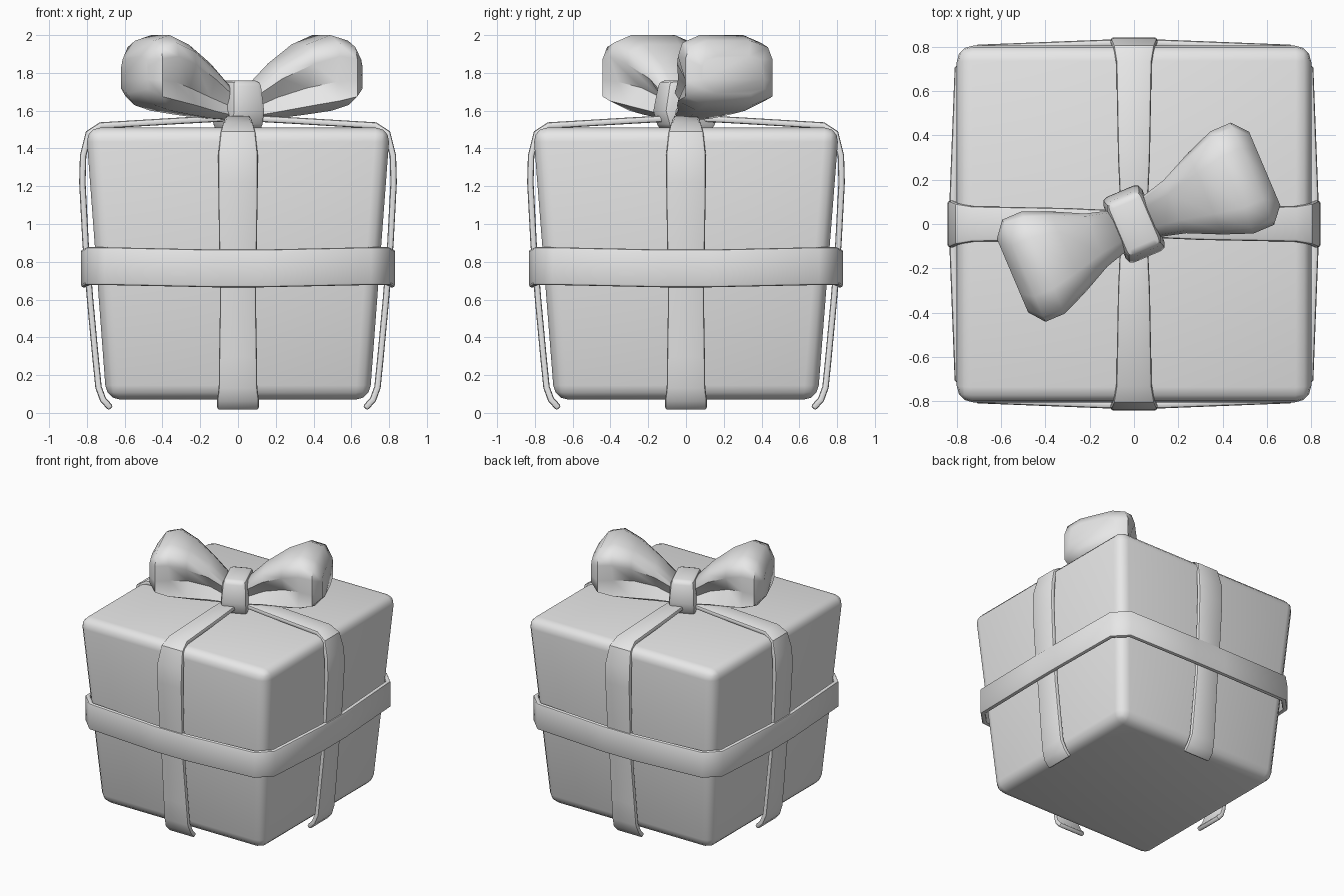
import bpy
import bmesh
from math import radians, pi
from mathutils import Matrix

cube = bpy.data.objects.get("Cube")
if cube:
    bpy.data.objects.remove(cube, do_unlink=True)

grey = bpy.data.materials.new("light_grey")
grey.use_nodes = True
grey.diffuse_color = (0.8, 0.8, 0.8, 1)
grey.node_tree.nodes["Principled BSDF"].inputs["Base Color"].default_value = (0.8, 0.8, 0.8, 1)


def finish(name, verts, faces, turn=0.0, thick=0.0, bevel=0.0, segments=2, angle=40):
    """Make an object, give it thickness and rounded edges, then smooth it."""
    mesh = bpy.data.meshes.new(name)
    mesh.from_pydata(verts, [], faces)
    mesh.transform(Matrix.Rotation(turn, 4, 'Z'))
    if not thick:
        bm = bmesh.new()
        bm.from_mesh(mesh)
        bmesh.ops.recalc_face_normals(bm, faces=bm.faces[:])
        bm.to_mesh(mesh)
        bm.free()
    mesh.materials.append(grey)
    obj = bpy.data.objects.new(name, mesh)
    bpy.context.collection.objects.link(obj)
    if thick:
        solid = obj.modifiers.new("thickness", 'SOLIDIFY')
        solid.thickness = thick
        solid.offset = 1
        solid.use_even_offset = True
    if bevel:
        mod = obj.modifiers.new("rounding", 'BEVEL')
        mod.width = bevel
        mod.segments = segments
        mod.limit_method = 'ANGLE'
        mod.angle_limit = radians(50)
    bpy.ops.object.select_all(action='DESELECT')
    obj.select_set(True)
    bpy.context.view_layer.objects.active = obj
    bpy.ops.object.convert(target='MESH')
    bpy.ops.object.shade_smooth_by_angle(angle=radians(angle))
    return obj


def loft(rings, closed_ends=True):
    """Join equal-length closed rings of points into a skin."""
    n = len(rings[0])
    verts = [p for ring in rings for p in ring]
    faces = [(k * n + i, k * n + (i + 1) % n, (k + 1) * n + (i + 1) % n, (k + 1) * n + i)
             for k in range(len(rings) - 1) for i in range(n)]
    if closed_ends:
        faces += [tuple(range(n)), tuple(range(len(verts) - n, len(verts)))]
    return verts, faces


def rectangle(x, y, z):
    return [(-x, -y, z), (x, -y, z), (x, y, z), (-x, y, z)]


# Box, wider at the top
finish("gift_box", *loft([rectangle(0.697, 0.697, 0.07), rectangle(0.805, 0.81, 1.51)]),
       bevel=0.075, segments=3)

# Four ribbon arms from the knot over the edge and down: radius, height, half width
arm = [(0.03, 1.545, 0.06), (0.3, 1.53, 0.072), (0.72, 1.505, 0.08), (0.775, 1.47, 0.092),
       (0.803, 1.36, 0.105), (0.807, 1.22, 0.105), (0.79, 0.9, 0.1), (0.766, 0.6, 0.095),
       (0.738, 0.3, 0.1), (0.722, 0.14, 0.102), (0.70, 0.08, 0.11), (0.66, 0.035, 0.11)]
arm_verts = [(r, side * w, z) for r, z, w in arm for side in (-1, 1)]
arm_faces = [(2 * i, 2 * i + 2, 2 * i + 3, 2 * i + 1) for i in range(len(arm) - 1)]
for k, side in enumerate(("left", "back", "right", "front")):
    finish(side + "_ribbon", arm_verts, arm_faces, turn=k * pi / 2, thick=0.034, bevel=0.012)

# Belt around the middle, bulging over the upright ribbons: x, y, lift
quarter = [(0.775, -0.69, 0.012), (0.797, -0.13, 0), (0.797, 0.13, 0), (0.775, 0.69, 0.012)]
path = []
for k in range(4):
    for x, y, lift in quarter:
        for _ in range(k):
            x, y = -y, x
        path.append((x, y, lift))
count = len(path)
belt_verts = [(x, y, z + lift) for x, y, lift in path for z in (0.665, 0.865)]
belt_faces = [(2 * i, 2 * j, 2 * j + 1, 2 * i + 1)
              for i, j in ((i, (i + 1) % count) for i in range(count))]
finish("belt_ribbon", belt_verts, belt_faces, thick=0.034, bevel=0.012)

# Bow loops: distance out, half width, bottom, top, depth of the side fold
tilt = radians(23)
sections = [(0.05, 0.09, 1.55, 1.71, 0.1), (0.2, 0.13, 1.56, 1.85, 0.5),
            (0.35, 0.2, 1.58, 1.95, 0.42), (0.48, 0.25, 1.60, 2.0, 0.2),
            (0.58, 0.25, 1.63, 1.97, 0), (0.64, 0.18, 1.69, 1.89, 0)]


def loop_ring(u, half, low, high, fold):
    edge = [(0.55, 0), (1, 0.13), (1 - fold, 0.38), (1, 0.72), (0.9, 0.9), (0.5, 1)]
    shape = edge + [(-v, h) for v, h in reversed(edge)]
    return [(u, v * half, low + h * (high - low)) for v, h in shape]


for name, turn, reach in (("left_bow_loop", tilt, 1.0), ("right_bow_loop", tilt + pi, 0.93)):
    rings = [loop_ring(u * reach, *rest) for u, *rest in sections]
    finish(name, *loft(rings), turn=turn, angle=50)

# Knot, narrower at the top
knot = [rectangle(0.095, 0.13, 1.5), rectangle(0.095, 0.16, 1.6), rectangle(0.085, 0.13, 1.76)]
finish("bow_knot", *loft(knot), turn=tilt, bevel=0.03)
